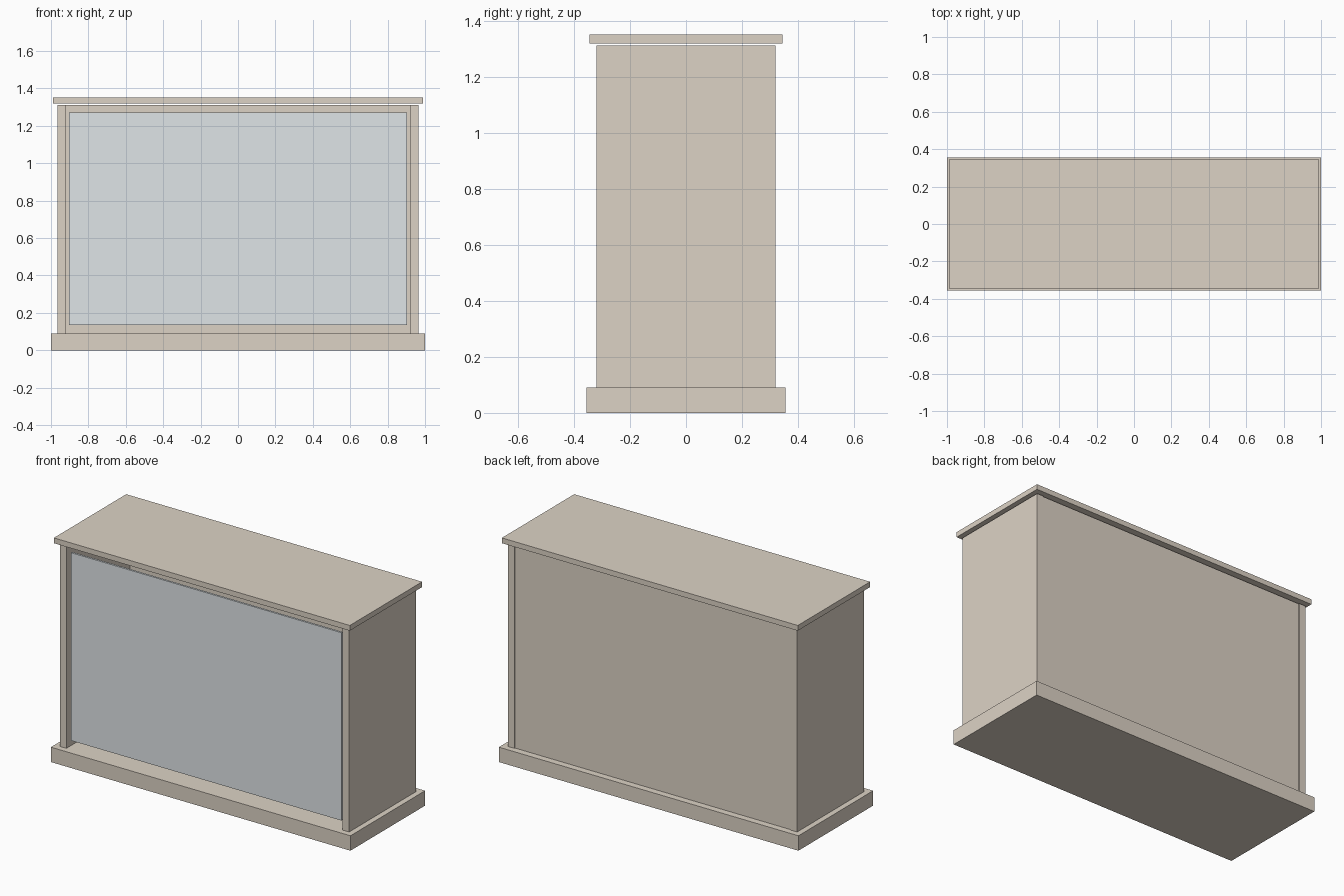
import bpy
import bmesh

if "Cube" in bpy.data.objects:
    bpy.data.objects.remove(bpy.data.objects["Cube"])


def material(name, color):
    m = bpy.data.materials.new(name)
    m.diffuse_color = color
    m.use_nodes = True
    m.node_tree.nodes["Principled BSDF"].inputs["Base Color"].default_value = m.diffuse_color
    return m


wood = material("pale_wood", (0.72, 0.65, 0.56, 1))
glass = material("pane", (0.74, 0.78, 0.80, 1))


def box(name, lo, hi, mat):
    """Axis-aligned board between two opposite corners."""
    bm = bmesh.new()
    bmesh.ops.create_cube(bm, size=1)
    for v in bm.verts:
        v.co = [l if c < 0 else h for c, l, h in zip(v.co, lo, hi)]
    mesh = bpy.data.meshes.new(name)
    bm.to_mesh(mesh)
    bm.free()
    mesh.materials.append(mat)
    ob = bpy.data.objects.new(name, mesh)
    bpy.context.collection.objects.link(ob)
    return ob


BASE_TOP, WALL_TOP = 0.09, 1.312
INNER, OUTER = 0.922, 0.966

# plinth and overhanging lid, which sits just clear of the walls
box("base", (-1, -0.356, 0), (1, 0.356, BASE_TOP), wood)
box("lid", (-0.988, -0.345, 1.32), (0.988, 0.345, 1.352), wood)

# side walls
for side, x0, x1 in (("left", -OUTER, -INNER), ("right", INNER, OUTER)):
    box(side + "_wall", (x0, -0.32, BASE_TOP), (x1, 0.32, WALL_TOP), wood)

# back board between the walls
box("back_panel", (-INNER, 0.288, BASE_TOP), (INNER, 0.315, WALL_TOP), wood)

# front pane, set in with a gap all round
box("front_glass", (-0.903, -0.304, 0.136), (0.903, -0.292, 1.27), glass)
